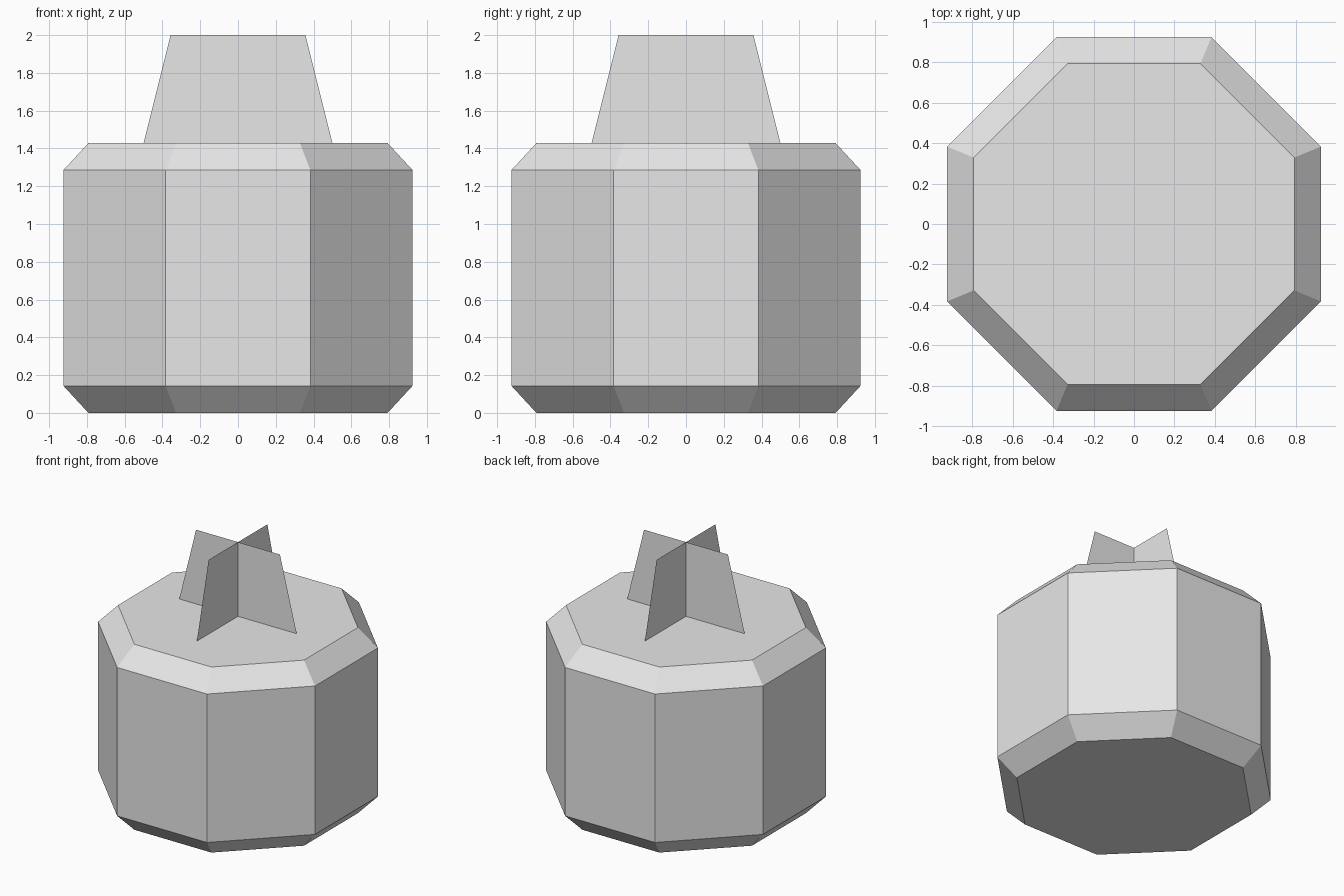
import bpy
import bmesh
from math import cos, sin, pi

if "Cube" in bpy.data.objects:
    bpy.data.objects.remove(bpy.data.objects["Cube"], do_unlink=True)

U = 1 / 7  # modelling unit

grey = bpy.data.materials.new("light_grey")
grey.use_nodes = True
grey.diffuse_color = (0.8, 0.8, 0.8, 1)
grey.node_tree.nodes["Principled BSDF"].inputs["Base Color"].default_value = (0.8, 0.8, 0.8, 1)


def finish(bm, name):
    mesh = bpy.data.meshes.new(name)
    bm.to_mesh(mesh)
    bm.free()
    mesh.materials.append(grey)
    obj = bpy.data.objects.new(name, mesh)
    bpy.context.collection.objects.link(obj)
    return obj


# Octagonal body with chamfered top and bottom rims
SIDES = 8
profile = [(6 * U, 0), (7 * U, U), (7 * U, 9 * U), (6 * U, 10 * U)]
bm = bmesh.new()
rings = []
for radius, z in profile:
    angles = [2 * pi * (i + 0.5) / SIDES for i in range(SIDES)]
    rings.append([bm.verts.new((radius * cos(a), radius * sin(a), z)) for a in angles])
for low, high in zip(rings, rings[1:]):
    for i in range(SIDES):
        j = (i + 1) % SIDES
        bm.faces.new((low[i], low[j], high[j], high[i]))
bm.faces.new(rings[0][::-1])
bm.faces.new(rings[-1])
finish(bm, "octagonal_body")

# Two crossed, tapered sheets standing on the top
for name, turn in (("fin_across", 0), ("fin_lengthwise", pi / 2)):
    bm = bmesh.new()
    outline = [(-3.5 * U, 10 * U), (3.5 * U, 10 * U), (2.5 * U, 14 * U), (-2.5 * U, 14 * U)]
    bm.faces.new([bm.verts.new((x, 0, z)) for x, z in outline])
    finish(bm, name).rotation_euler.z = turn
